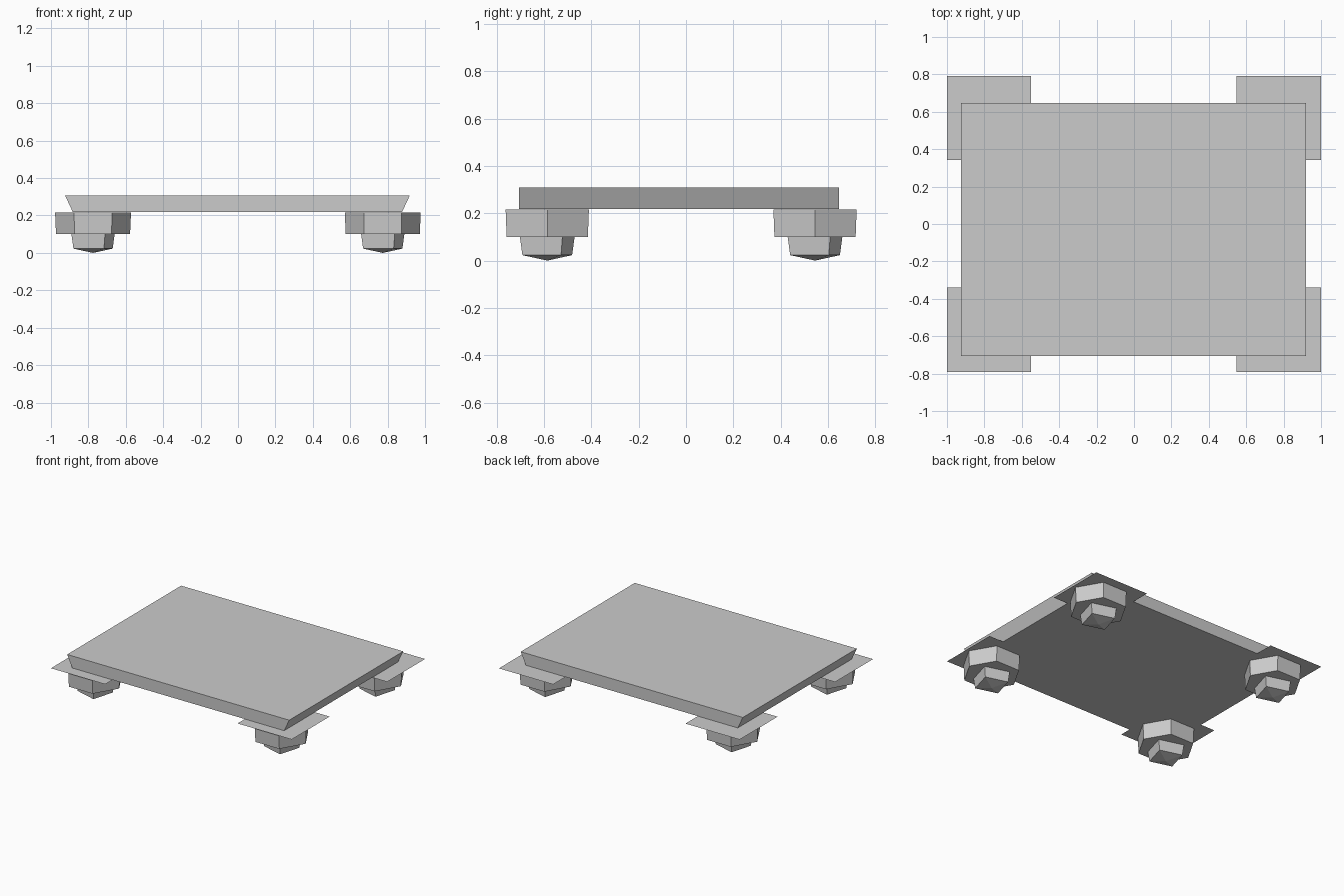
import bpy
import bmesh
from math import cos, sin, radians, tau

if "Cube" in bpy.data.objects:
    bpy.data.objects.remove(bpy.data.objects["Cube"])


def make_object(name, bm, location):
    bmesh.ops.recalc_face_normals(bm, faces=bm.faces)
    mesh = bpy.data.meshes.new(name)
    bm.to_mesh(mesh)
    bm.free()
    obj = bpy.data.objects.new(name, mesh)
    obj.location = location
    bpy.context.collection.objects.link(obj)
    return obj


def prism(name, location, sides, rings, turn=0, apex=None):
    """Stacked polygon rings (z, radius), optionally ending in a low point."""
    bm = bmesh.new()
    loops = [[bm.verts.new((r * cos(radians(turn) + tau * i / sides),
                            r * sin(radians(turn) + tau * i / sides), z))
              for i in range(sides)] for z, r in rings]
    for a, b in zip(loops, loops[1:]):
        for i in range(sides):
            j = (i + 1) % sides
            bm.faces.new((a[i], a[j], b[j], b[i]))
    bm.faces.new(loops[0])
    if apex is None:
        bm.faces.new(loops[-1])
    else:
        tip = bm.verts.new((0, 0, apex))
        for i in range(sides):
            bm.faces.new((loops[-1][i], loops[-1][(i + 1) % sides], tip))
    return make_object(name, bm, location)


# Slab: flares outward to the left and right, straight front and back
bm = bmesh.new()
bmesh.ops.create_cube(bm, size=1)
for v in bm.verts:
    top = v.co.z > 0
    half_x = 0.922 if top else 0.88
    v.co = (half_x if v.co.x > 0 else -half_x,
            0.676 if v.co.y > 0 else -0.676,
            0.308 if top else 0.218)
make_object("top_slab", bm, (-0.003, -0.029, 0))

# Feet: flat square plate, hexagonal block, turned square tip
for side, x in (("left", -0.775), ("right", 0.774)):
    for end, plate_y, foot_y in (("front", -0.565, -0.586),
                                 ("back", 0.567, 0.545)):
        label = f"{end}_{side}"
        bm = bmesh.new()
        bmesh.ops.create_grid(bm, x_segments=1, y_segments=1, size=0.225)
        make_object(f"{label}_plate", bm, (x, plate_y, 0.217))
        prism(f"{label}_foot_block", (x, foot_y, 0), 6,
              [(0.2165, 0.203), (0.10, 0.198)])
        prism(f"{label}_foot_tip", (x, foot_y, 0), 4,
              [(0.10, 0.132), (0.023, 0.12)], turn=29, apex=0)
